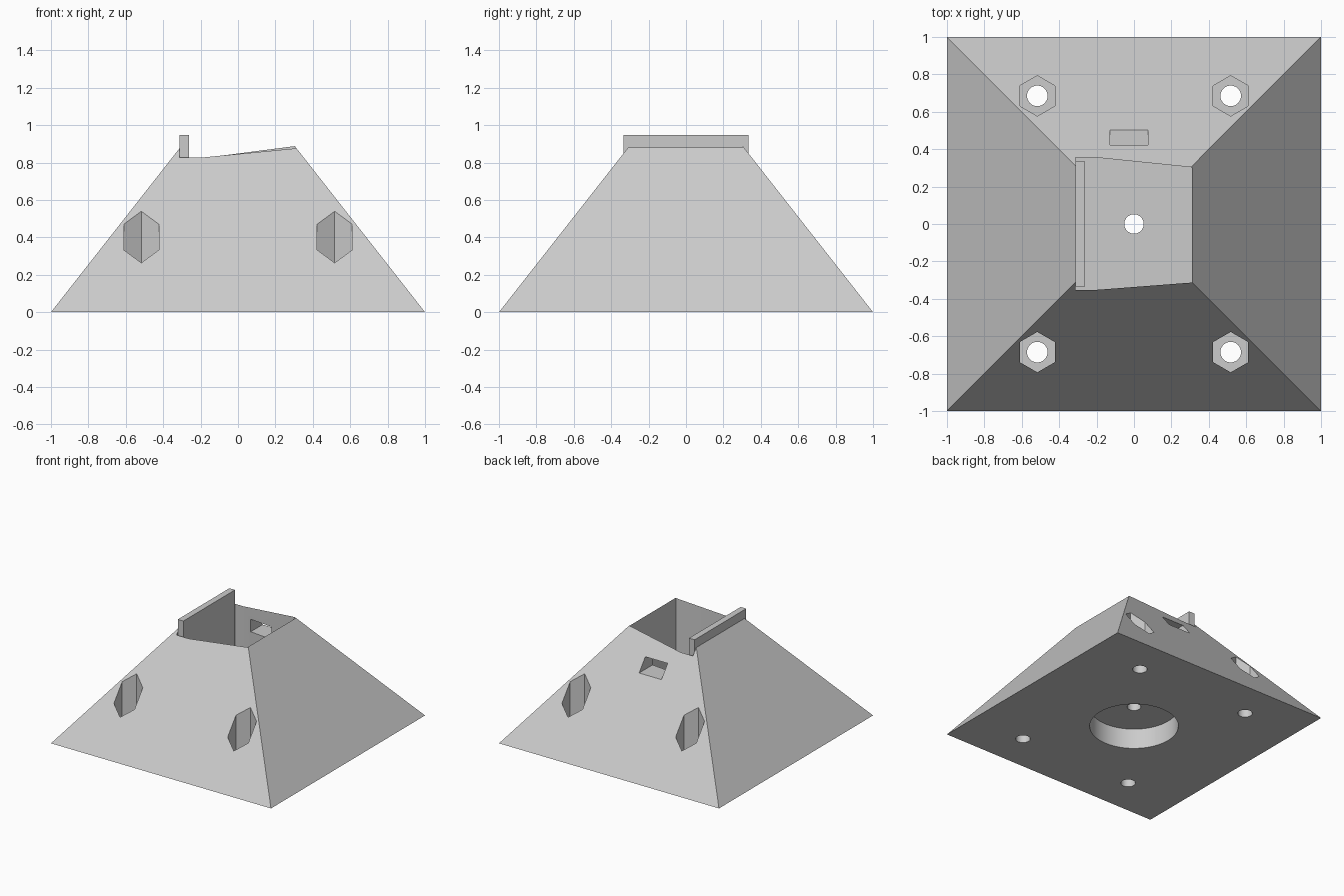
import bpy, bmesh, math

if "Cube" in bpy.data.objects:
    bpy.data.objects.remove(bpy.data.objects["Cube"])

grey = bpy.data.materials.new("light_grey")
grey.diffuse_color = (0.6, 0.6, 0.6, 1)
grey.use_nodes = True
grey.node_tree.nodes["Principled BSDF"].inputs["Base Color"].default_value = grey.diffuse_color

APEX = 1.275       # height where the sloping sides would meet
FLOOR = 0.25       # floor of the open pocket
BORE_TOP = 0.167   # ceiling of the round recess underneath


def prism(name, outline, z0, z1):
    """Vertical prism from a plan outline."""
    bm = bmesh.new()
    face = bm.faces.new([bm.verts.new((x, y, z0)) for x, y in outline])
    top = bmesh.ops.extrude_face_region(bm, geom=[face])["geom"]
    for v in top:
        if isinstance(v, bmesh.types.BMVert):
            v.co.z = z1
    bmesh.ops.recalc_face_normals(bm, faces=bm.faces)
    mesh = bpy.data.meshes.new(name)
    bm.to_mesh(mesh)
    bm.free()
    mesh.materials.append(grey)
    ob = bpy.data.objects.new(name, mesh)
    bpy.context.collection.objects.link(ob)
    return ob


def ring(cx, cy, r, n, turn=0.0):
    return [(cx + r * math.cos(turn + math.tau * i / n),
             cy + r * math.sin(turn + math.tau * i / n)) for i in range(n)]


def rect(x0, x1, y0, y1):
    return [(x0, y0), (x1, y0), (x1, y1), (x0, y1)]


def cut(target, cutter):
    cutter.hide_render = True
    mod = target.modifiers.new("cut", 'BOOLEAN')
    mod.operation = 'DIFFERENCE'
    mod.solver = 'EXACT'
    mod.object = cutter
    bpy.context.view_layer.objects.active = target
    bpy.ops.object.modifier_apply(modifier=mod.name)
    bpy.data.objects.remove(cutter)


# Pyramid body
bpy.ops.mesh.primitive_cone_add(vertices=4, radius1=math.sqrt(2), radius2=0,
                                depth=APEX, location=(0, 0, APEX / 2),
                                rotation=(0, 0, math.pi / 4))
body = bpy.context.object
body.name = "pyramid_body"
bpy.ops.object.transform_apply(location=True, rotation=True, scale=True)
body.data.materials.append(grey)

# Open pocket, tapering in plan towards the right
cut(body, prism("pocket_cut", [(-0.312, -0.352), (-0.2, -0.352), (0.31, -0.313),
                               (0.31, 0.303), (-0.2, 0.355), (-0.312, 0.355)],
                FLOOR, 1.5))

# Round recess underneath and its centre hole
cut(body, prism("recess_cut", ring(0, 0, 0.334, 64), -0.1, BORE_TOP))
cut(body, prism("centre_hole_cut", ring(0, 0, 0.052, 32), -0.1, 0.5))

# Window through the back wall
cut(body, prism("window_cut", rect(-0.128, 0.075, 0.2, 0.7), 0.635, 0.738))

# Nut pockets and screw holes at the four corners
for sx in (-1, 1):
    for sy in (-1, 1):
        x, y = sx * 0.517, sy * 0.685
        cut(body, prism("nut_cut", ring(x, y, 0.108, 6, math.pi / 6), 0.13, 1.2))
        cut(body, prism("screw_cut", ring(x, y, 0.055, 32), -0.1, 0.3))

# Smooth the round bores, keep edges sharp
bpy.ops.object.select_all(action='DESELECT')
body.select_set(True)
bpy.context.view_layer.objects.active = body
bpy.ops.object.shade_smooth_by_angle(angle=math.radians(25))

# Upright plate on the left side of the pocket
prism("upright_plate", rect(-0.313, -0.262, -0.335, 0.335), FLOOR - 0.01, 0.948)
